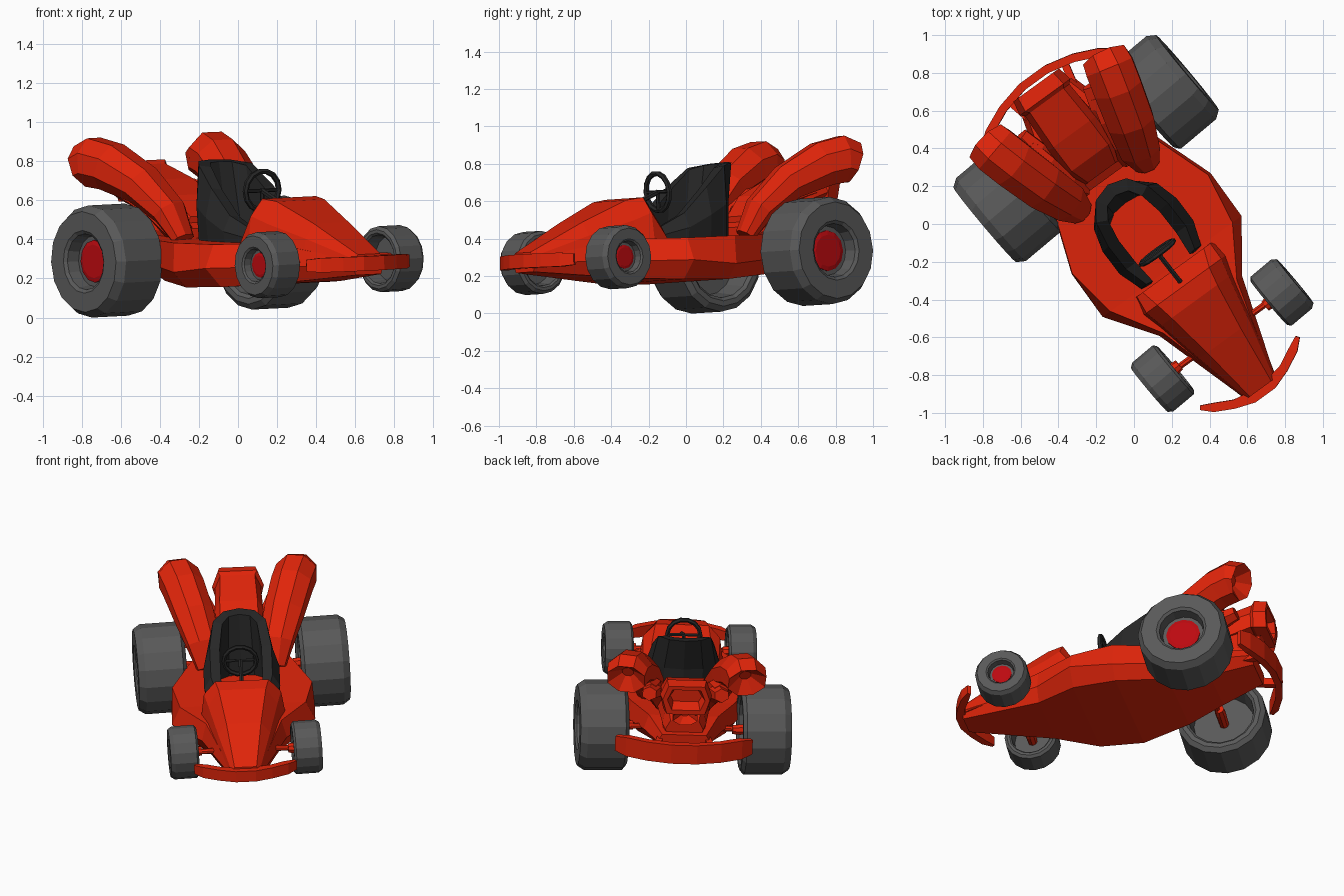
import bpy, bmesh, math
from mathutils import Matrix, Vector

if "Cube" in bpy.data.objects:
    bpy.data.objects.remove(bpy.data.objects["Cube"])

# Kart is modelled facing -Y, then rolled slightly and turned 36 degrees
POSE = (Matrix.Rotation(math.radians(36), 4, 'Z') @ Matrix.Translation((0.042, 0, 0))
        @ Matrix.Rotation(math.radians(-2.3), 4, 'Y'))


def material(name, rgb):
    m = bpy.data.materials.new(name)
    m.diffuse_color = (*rgb, 1)
    m.use_nodes = True
    m.node_tree.nodes["Principled BSDF"].inputs["Base Color"].default_value = m.diffuse_color
    return m


RED = material("red_paint", (0.75, 0.018, 0.003))
HUB = material("hub_red", (0.5, 0.003, 0.005))
RUBBER = material("rubber", (0.1, 0.1, 0.1))
BLACK = material("black", (0.02, 0.02, 0.02))
SIDES = ((-1, "left"), (1, "right"))


def loft(name, rings, mat, loop=False):
    """Skin a list of point rings; cap the ends unless the path loops."""
    bm = bmesh.new()
    vs = [[bm.verts.new(p) for p in r] for r in rings]
    n = len(rings[0])
    pairs = list(zip(vs, vs[1:])) + ([(vs[-1], vs[0])] if loop else [])
    for a, b in pairs:
        for i in range(n):
            j = (i + 1) % n
            bm.faces.new((a[i], a[j], b[j], b[i]))
    if not loop:
        bm.faces.new(vs[0])
        bm.faces.new(vs[-1])
    bmesh.ops.recalc_face_normals(bm, faces=bm.faces)
    me = bpy.data.meshes.new(name)
    bm.to_mesh(me)
    bm.free()
    me.materials.append(mat)
    ob = bpy.data.objects.new(name, me)
    bpy.context.collection.objects.link(ob)
    ob.matrix_world = POSE
    return ob


def tube(name, path, radii, mat, n=8, loop=False, hollow=False):
    """Tube through points; radii are (side, up) pairs. n=4 gives a box section."""
    P = [Vector(p) for p in path]
    if not isinstance(radii, list):
        radii = [radii] * len(P)
    rings = []
    k = 1.414 if n == 4 else 1.0
    for i, p in enumerate(P):
        if loop:
            t = P[(i + 1) % len(P)] - P[i - 1]
        else:
            t = P[min(i + 1, len(P) - 1)] - P[max(i - 1, 0)]
        ref = Vector((0, 1, 0)) if loop else Vector((0, 0, 1))
        side = t.cross(ref).normalized()
        up = side.cross(t).normalized()
        rings.append([p + side * radii[i][0] * k * math.cos(a) + up * radii[i][1] * k * math.sin(a)
                      for a in [2 * math.pi * (q + 0.5) / n for q in range(n)]])
    if hollow:  # dished open end
        d = (P[-1] - P[-2]).normalized()
        rings.append([P[-1] - d * 0.07 + (q - P[-1]) * 0.3 for q in rings[-1]])
    return loft(name, rings, mat, loop)


def wheel_part(name, c, s, prof, mat, n=16):
    """Lathe an (offset, radius) profile about the axle, turned 4 degrees."""
    rings = [[(s * x, r * math.sin(2 * math.pi * i / n), r * math.cos(2 * math.pi * i / n))
              for i in range(n)] for x, r in prof]
    ob = loft(name, rings, mat)
    ob.matrix_world = POSE @ Matrix.Translation(c) @ Matrix.Rotation(math.radians(4), 4, 'Z')
    return ob


def shell(name, rows, mat):
    """Body loft from (y, half widths bottom/mid/top, heights bottom/mid/top)."""
    return loft(name, [[(-b, y, zb), (b, y, zb), (m, y, zm), (t, y, zt), (-t, y, zt), (-m, y, zm)]
                       for y, b, m, t, zb, zm, zt in rows], mat)


# Chassis, nose cowl
shell("chassis", [(0.82, .12, .17, .14, .33, .37, .42), (0.55, .18, .25, .22, .25, .33, .43),
                  (0.30, .28, .34, .33, .20, .28, .41), (-.02, .38, .455, .445, .17, .25, .40),
                  (-.30, .36, .455, .40, .17, .27, .39), (-.56, .22, .27, .24, .18, .27, .39),
                  (-1.09, .08, .10, .09, .22, .27, .30)], RED)
shell("nose_cowl", [(-.32, .26, .24, .20, .36, .40, .45), (-.42, .27, .245, .17, .36, .53, .615),
                    (-.52, .25, .22, .15, .30, .49, .60), (-.78, .19, .165, .11, .28, .41, .485),
                    (-1.1, .10, .09, .07, .25, .30, .325)], RED)

# Bumpers
tube("front_bumper", [(x, -1.115 + 1.2 * x * x, .278) for x in (-.32, -.26, -.16, -.06, .06, .16, .26, .32)],
     [(.012, .03)] + [(.024, .037)] * 2 + [(.032, .037)] * 2 + [(.024, .037)] * 2 + [(.012, .03)], RED, 4)
tube("rear_bumper", [(x, .94 - .75 * x * x, .345) for x in (-.43, -.36, -.23, -.08, .08, .23, .36, .43)],
     [(.014, .05)] + [(.022, .065)] * 6 + [(.014, .05)], RED, 4)
for s, side in SIDES:
    tube("bumper_strut_" + side, [(s * .13, .7, .37), (s * .18, .92, .36)], (.02, .025), RED, 4)

# Wheels, hubs and axles
for place, y, z, X, R, w in (("rear", .472, .312, .517, .287, .155), ("front", -.752, .286, .392, .169, .09)):
    for s, side in SIDES:
        c = (s * X, y, z)
        tag = place + "_" + side
        prof = [(-.1, .05), (-.1, .68), (-.9, .74), (-1, .8), (-1, .90), (-.85, 1), (.72, 1),
                (1, .9), (1, .56), (.92, .5), (.5, .46), (.5, .05)]
        wheel_part("tyre_" + tag, c, s, [(a * w, b * R) for a, b in prof], RUBBER)
        wheel_part("hub_" + tag, c, s, [(.3 * w, .38 * R), (.54 * w, .38 * R), (.58 * w, .3 * R)], HUB, 12)
        wheel_part("axle_joint_" + tag, c, s, [(-1.3 * w, .03), (-1.0 * w, .035), (-.1 * w, .03)], RED, 8)
    tube("axle_" + place, [(-X, y, z), (X, y, z)], (.018, .018), RED, 8)

# Seat: horseshoe wall, high at the back and falling along the arms
half = [(.165, -.30, .6, .1, .46), (.195, -.17, 1, 0, .53), (.195, -.02, 1, .1, .67),
        (.165, .11, .9, .4, .785), (.10, .19, .5, .85, .805)]
arms = [(-x, y, -nx, ny, t) for x, y, nx, ny, t in half] + [(0, .215, 0, 1, .81)] + half[::-1]
seat = []
for x, y, nx, ny, top in arms:
    t, ym = .035, y - .05 * max(ny, 0)
    seat.append([(x + nx * t, ym + ny * t, .37), (x * 1.06 + nx * t, ym + ny * t, .37 + .5 * (top - .37)),
                 (x * .86 + nx * t * .8, y + ny * t, top), (x * .86 - nx * t, y - ny * t, top - .01),
                 (x - nx * t, ym - ny * t * 1.5, .37)])
loft("seat", seat, BLACK)

# Steering wheel and column
ctr = Vector((-.005, -.195, .65))
tube("steering_wheel", [ctr + Vector((.105 * math.cos(a), -.01 * math.sin(a), .1 * math.sin(a)))
                        for a in [math.pi * i / 7 for i in range(14)]], (.015, .015), BLACK, 6, True)
for i, (dx, dz) in enumerate(((-.1, 0), (.1, 0), (0, -.095))):
    tube("steering_spoke_%d" % i, [ctr, ctr + Vector((dx, .003, dz + .001))], (.013, .010), BLACK, 6)
tube("steering_column", [ctr, (0, -.43, .55)], (.014, .014), BLACK, 6)

# Engine block and the air duct rising over it
shell("engine_block", [(.28, .14, .17, .13, .36, .40, .46), (.42, .14, .17, .13, .36, .45, .56),
                       (.72, .12, .14, .11, .36, .46, .59), (.78, .10, .12, .09, .38, .44, .50)], RED)
shell("air_duct", [(.32, .09, .11, .09, .44, .48, .52), (.42, .13, .15, .12, .50, .57, .63),
                   (.58, .13, .155, .12, .54, .64, .71), (.80, .13, .145, .11, .61, .70, .785),
                   (.82, .14, .165, .125, .60, .70, .805), (.90, .12, .15, .115, .60, .70, .795),
                   (.90, .09, .12, .09, .63, .70, .77), (.83, .08, .10, .07, .66, .70, .75)], RED)
tube("small_outlet", [(0, .68, .545), (0, .85, .55)], (.085, .05), RED, 8, hollow=True)

# Side exhausts with dished ends, plus inner manifold pipes
for s, side in SIDES:
    tube("exhaust_" + side,
         [(s * .215, .215, .41), (s * .235, .30, .55), (s * .29, .45, .69), (s * .345, .64, .785),
          (s * .375, .75, .81), (s * .385, .805, .79)],
         [(.07, .05), (.115, .08), (.135, .105), (.14, .13), (.14, .135), (.13, .12)], RED, 8, hollow=True)
    for k in range(2):
        tube("manifold_%s_%d" % (side, k),
             [(s * .14, .30 + .1 * k, .44), (s * .185, .38 + .1 * k, .55), (s * .21, .53 + .09 * k, .63),
              (s * .23, .66 + .07 * k, .66)],
             [(.045, .05), (.06, .06), (.065, .06), (.05, .045)], RED, 6)
